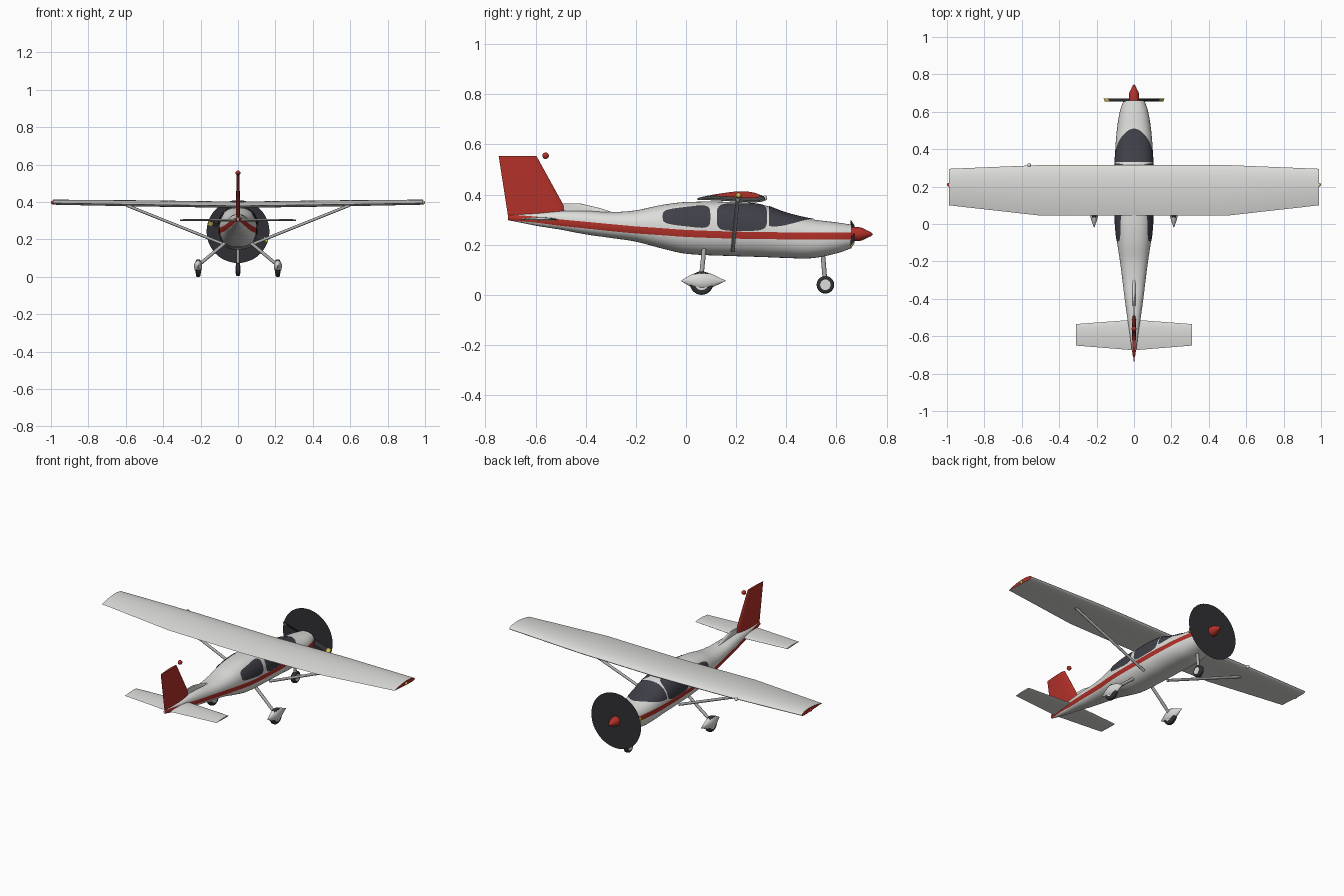
import bpy, bmesh, math
from mathutils import Vector

cube = bpy.data.objects.get("Cube")
if cube:
    bpy.data.objects.remove(cube, do_unlink=True)


def material(name, r, g, b):
    m = bpy.data.materials.new(name)
    m.use_nodes = True
    m.diffuse_color = (r, g, b, 1)
    m.node_tree.nodes["Principled BSDF"].inputs["Base Color"].default_value = (r, g, b, 1)
    return m


WHITE = material("white paint", .72, .72, .70)
RED = material("red paint", .45, .03, .022)
GLASS = material("dark glass", .05, .05, .065)
METAL = material("grey metal", .42, .42, .42)
BLACK = material("black rubber", .03, .03, .035)
YELLOW = material("yellow", .7, .55, .07)


def make(name, bm, mats, smooth=True, outward=True):
    if outward:
        bmesh.ops.recalc_face_normals(bm, faces=bm.faces)
    me = bpy.data.meshes.new(name)
    bm.to_mesh(me)
    bm.free()
    for m in mats:
        me.materials.append(m)
    ob = bpy.data.objects.new(name, me)
    bpy.context.collection.objects.link(ob)
    if smooth:
        bpy.ops.object.select_all(action='DESELECT')
        ob.select_set(True)
        bpy.context.view_layer.objects.active = ob
        bpy.ops.object.shade_smooth_by_angle(angle=math.radians(40))
    return ob


def loft(name, rings, mats, rule=None, closed=True, cap=0, smooth=True):
    """Skin a list of point rings; rule(column) gives the material index."""
    bm = bmesh.new()
    vs = [[bm.verts.new(p) for p in ring] for ring in rings]
    n = len(vs[0])
    for a, b in zip(vs, vs[1:]):
        for i in range(n if closed else n - 1):
            j = (i + 1) % n
            f = bm.faces.new((a[i], a[j], b[j], b[i]))
            f.material_index = rule(i) if rule else 0
    if closed:
        for ring in (vs[0], vs[-1]):
            bm.faces.new(ring).material_index = cap
    return make(name, bm, mats, smooth)


def rod(name, a, b, r, mat, r2=None, sides=16):
    a, b = Vector(a), Vector(b)
    bm = bmesh.new()
    bmesh.ops.create_cone(bm, cap_ends=True, segments=sides, radius1=r,
                          radius2=r if r2 is None else r2, depth=(b - a).length)
    ob = make(name, bm, [mat])
    ob.location = (a + b) / 2
    ob.rotation_euler = (b - a).to_track_quat('Z', 'Y').to_euler()
    return ob


def ball(name, loc, r, mat):
    bm = bmesh.new()
    bmesh.ops.create_uvsphere(bm, u_segments=16, v_segments=10, radius=r)
    make(name, bm, [mat]).location = loc


def span(a, b, n):
    return [a + (b - a) * i / n for i in range(n + 1)]


# Fuselage stations: y, top, bottom, half width, stripe centre
BODY = [(-.71, .318, .298, .006, .309), (-.6, .326, .276, .022, .3),
        (-.5, .334, .26, .036, .288), (-.4, .335, .241, .05, .278),
        (-.3, .33, .227, .062, .268), (-.2, .337, .212, .075, .259),
        (-.1, .358, .186, .09, .252), (0, .37, .164, .1, .245),
        (.2, .37, .154, .105, .238), (.3, .361, .151, .104, .237),
        (.4, .326, .147, .1, .235), (.5, .302, .146, .092, .235),
        (.6, .289, .165, .076, .234), (.66, .28, .186, .056, .234)]
POWER = 2.4


def station(y):
    """Smooth interpolation of the body table."""
    k = max(i for i in range(len(BODY) - 1) if i == 0 or BODY[i][0] <= y)
    p, q = BODY[k], BODY[k + 1]
    o, r = BODY[max(k - 1, 0)], BODY[min(k + 2, len(BODY) - 1)]
    d = q[0] - p[0]
    t = (y - p[0]) / d
    out = []
    for c in range(1, 5):
        m0 = (q[c] - o[c]) / (q[0] - o[0]) * d
        m1 = (r[c] - p[c]) / (r[0] - p[0]) * d
        out.append((2*t**3 - 3*t*t + 1) * p[c] + (t**3 - 2*t*t + t) * m0
                   + (3*t*t - 2*t**3) * q[c] + (t**3 - t*t) * m1)
    return out


def skin(y, a, off=0):
    """Point on the body section at angle a."""
    top, bot, w, _ = station(y)
    e = 2 / POWER
    c, s = math.cos(a), math.sin(a)
    return Vector(((w + off) * math.copysign(abs(c)**e, c), y,
                   (top + bot) / 2 + ((top - bot) / 2 + off) * math.copysign(abs(s)**e, s)))


def angle_at(y, z, off=0):
    top, bot, _, _ = station(y)
    t = (z - (top + bot) / 2) / ((top - bot) / 2 + off)
    t = max(-.97, min(.97, t))
    return math.copysign(math.asin(abs(t)**(POWER / 2)), t)


# Fuselage with the stripe running along its sides
LOW, BAND, HIGH = 12, 3, 18
rings = []
for y in span(-.71, .66, 120):
    mid = station(y)[3]
    half = .014 - .006 * max(0, -y - .3)
    lo, hi = angle_at(y, mid - half), angle_at(y, mid + half)
    quarter = math.pi / 2
    angles = span(-quarter, lo, LOW)[:-1] + span(lo, hi, BAND) + span(hi, quarter, HIGH)[1:]
    right = [skin(y, a) for a in angles]
    rings.append(right + [Vector((-p.x, p.y, p.z)) for p in right[-2:0:-1]])
count = len(rings[0])
loft("fuselage", rings, [WHITE, RED],
     lambda i: int(LOW <= min(i, count - 1 - i) < LOW + BAND))


# Side windows: rounded plates laid on the body
def window(name, cy, cz, ry, rz, taper, side):
    rings = []
    for k in span(.02, 1, 8):
        ring = []
        for i in range(48):
            a = math.tau * i / 48
            u = math.copysign(abs(math.cos(a))**.45, math.cos(a))
            v = math.copysign(abs(math.sin(a))**.45, math.sin(a))
            y = cy + ry * u * k
            z = cz + rz * v * k * (1 - taper + taper * u)
            p = skin(y, angle_at(y, z, .003), .003)
            ring.append((side * p.x, p.y, p.z))
        rings.append(ring)
    bm = bmesh.new()
    vs = [[bm.verts.new(p) for p in r] for r in rings]
    bm.faces.new(vs[0])
    for a, b in zip(vs, vs[1:]):
        for i in range(48):
            j = (i + 1) % 48
            bm.faces.new((a[i], a[j], b[j], b[i]))
    make(name, bm, [GLASS])


# Windscreen wrapped over the nose cowl
rows = []
for y in span(.332, .512, 30):
    s = min(1, (y - .332) / .18)
    reach = math.radians(80) * (1 - s**1.6)**.75 + .001
    rows.append([skin(y, a, .003) for a in span(math.pi/2 - reach, math.pi/2 + reach, 32)])
loft("windscreen", rows, [GLASS], closed=False)


def airfoil(chord, thick, n=16):
    """Flat-bottomed wing section as (distance from nose, height)."""
    pts = []
    for sign, us in ((1, span(0, 1, n)), (-1, span(1, 0, n)[1:-1])):
        for u in us:
            x = (1 - math.cos(math.pi * u)) / 2
            t = 5 * thick * (.297*x**.5 - .126*x - .352*x*x + .284*x**3 - .102*x**4)
            camber = thick * x * (1 - x)
            pts.append((x * chord, camber + sign * t))
    return pts


def surface(name, cuts, cap):
    """Cuts: x, leading y, trailing y, z, thickness."""
    loft(name, [[(x, le - d, z + h) for d, h in airfoil(le - te, th)]
                for x, le, te, z, th in cuts], [WHITE, RED], cap=cap)


# Wing, tailplane
surface("wing", [(-.99, .295, .1, .394, .026), (-.5, .315, .045, .386, .032),
                 (0, .315, .045, .379, .032), (.5, .315, .045, .386, .032),
                 (.99, .295, .1, .394, .026)], 1)
surface("tailplane", [(-.31, -.535, -.65, .302, .008), (0, -.512, -.675, .3, .014),
                      (.31, -.535, -.65, .302, .008)], 0)


# Fin and dorsal fillet: thin streamlined sections stacked upwards
def fin(name, cuts, mat):
    loft(name, [[(h, le - d, z + (lift * (1 - d / (le - te))))
                 for d, h in [(d, h - th * d / (le-te) * (1 - d / (le-te)))
                              for d, h in airfoil(le - te, th)]]
                for z, le, te, th, lift in cuts], [mat])


fin("fin", [(.302, -.485, -.708, .024, .02), (.353, -.486, -.716, .024, 0),
            (.553, -.596, -.747, .014, 0)], RED)
fin("dorsal_fin", [(.325, -.28, -.52, .02, 0), (.345, -.34, -.52, .016, 0),
                   (.365, -.425, -.52, .01, 0)], WHITE)
ball("beacon", (0, -.56, .555), .013, RED)


# Wheels lie across the model, with a wider pale hub
def wheel(name, x, y, z, r, w):
    tyre = rod(name + "_tyre", (x - w, y, z), (x + w, y, z), r, BLACK, sides=32)
    bev = tyre.modifiers.new("round", 'BEVEL')
    bev.width, bev.segments = w * .6, 3
    rod(name + "_hub", (x - w - .002, y, z), (x + w + .002, y, z), r * .6, WHITE, sides=24)


for side, tag in ((1, "plus_x"), (-1, "minus_x")):
    window("front_window_" + tag, .223, .31, .1, .055, 0, side)
    window("rear_window_" + tag, .002, .312, .095, .05, .22, side)
    rod("wing_strut_" + tag, (side * .085, .186, .178), (side * .595, .206, .382), .008, METAL)
    rod("main_leg_" + tag, (side * .07, .072, .18), (side * .208, .06, .065), .009, METAL)
    wheel("main_wheel_" + tag, side * .213, .062, .047, .047, .012)
    # Spindle-shaped wheel fairing
    rings = []
    for u in span(.01, .99, 20):
        r = math.sin(math.pi * u**.9)**1.25 + .04
        rings.append([(side * .213 + .021 * r * math.cos(math.tau * i / 20), -.02 + .18 * u,
                       .056 + .034 * r * math.sin(math.tau * i / 20)) for i in range(20)])
    loft("wheel_fairing_" + tag, rings, [WHITE])
    ball("tip_light_" + tag, (side * .99, .21, .397), .01, YELLOW if side > 0 else RED)

rod("nose_leg", (0, .545, .17), (0, .556, .04), .009, METAL)
wheel("nose_wheel", 0, .556, .04, .035, .012)
ball("landing_light", (-.56, .314, .386), .01, WHITE)

# Spinner, blades with painted tips, and the thin disc
HUB = .242
rings = [[(r * math.cos(math.tau * i / 24), y, HUB + r * math.sin(math.tau * i / 24))
          for i in range(24)]
         for y, r in ((.655, .028), (.69, .028), (.705, .024), (.722, .015), (.738, .008), (.745, .001))]
loft("spinner", rings, [RED])
for side, tag in ((1, "a"), (-1, "b")):
    along = Vector((side * .96, 0, -side * .28))
    across = Vector((side * .28, 0, side * .96))
    for part, r0, r1, mat in (("blade_", .01, .142, BLACK), ("blade_tip_", .142, .166, YELLOW)):
        rings = [[Vector((0, .664, HUB)) + along * r + across * (.011 * c) + Vector((0, .007 * c + t, 0))
                  for c, t in ((-1, -.001), (1, -.001), (1, .001), (-1, .001))] for r in (r0, r1)]
        loft(part + tag, rings, [mat], smooth=False)
bm = bmesh.new()
bmesh.ops.create_circle(bm, cap_ends=True, segments=48, radius=.168)
disc = make("propeller_disc", bm, [BLACK], smooth=False)
disc.location = (0, .675, HUB)
disc.rotation_euler = (math.pi / 2, 0, 0)
